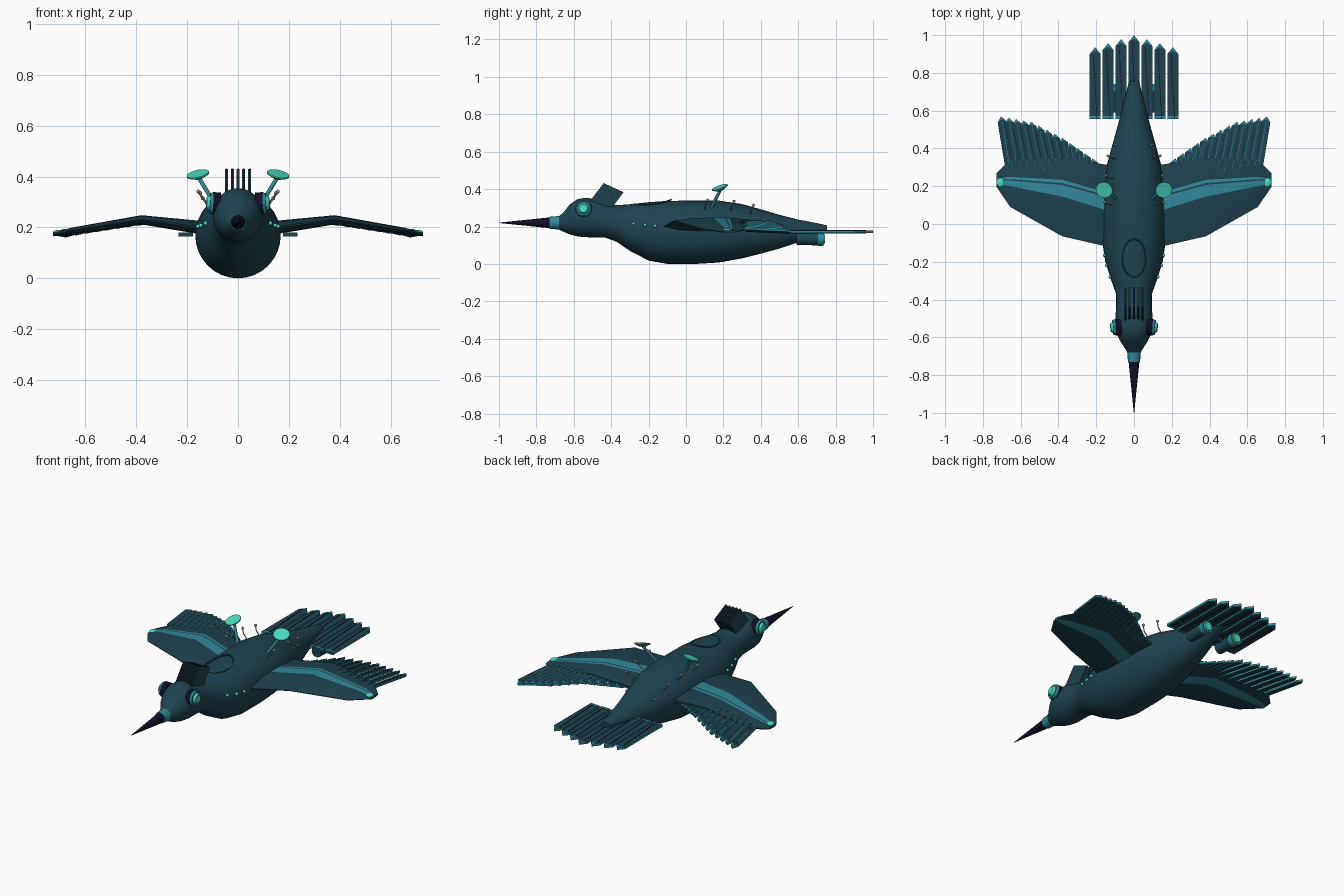
import bpy, bmesh, math
from mathutils import Vector, Matrix

if "Cube" in bpy.data.objects:
    bpy.data.objects.remove(bpy.data.objects["Cube"])


def mat(name, c):
    m = bpy.data.materials.new(name)
    m.diffuse_color = (*c, 1)
    m.use_nodes = True
    m.node_tree.nodes["Principled BSDF"].inputs["Base Color"].default_value = m.diffuse_color
    return m


BODY = mat("dark_teal_body", (0.013, 0.058, 0.085))
PLUME = mat("deep_teal_plume", (0.013, 0.055, 0.08))
TRIM = mat("teal_trim", (0.03, 0.25, 0.33))
GLOW = mat("mint_glow", (0.07, 0.72, 0.54))
BLACK = mat("purple_black", (0.006, 0.004, 0.02))
METAL = mat("dull_metal", (0.30, 0.27, 0.24))


def finish(name, bm, mats, angle=None):
    bmesh.ops.recalc_face_normals(bm, faces=bm.faces)
    me = bpy.data.meshes.new(name)
    bm.to_mesh(me)
    bm.free()
    for m in mats:
        me.materials.append(m)
    ob = bpy.data.objects.new(name, me)
    bpy.context.collection.objects.link(ob)
    if angle:
        bpy.context.view_layer.objects.active = ob
        ob.select_set(True)
        bpy.ops.object.shade_smooth_by_angle(angle=math.radians(angle))
        ob.select_set(False)
    return ob


def loft(bm, rings, cap=True):
    vs = [[bm.verts.new(p) for p in r] for r in rings]
    n = len(rings[0])
    faces = []
    for a, b in zip(vs, vs[1:]):
        faces.append([bm.faces.new((a[i], a[(i + 1) % n], b[(i + 1) % n], b[i])) for i in range(n)])
    if cap:
        bm.faces.new(vs[0])
        bm.faces.new(vs[-1])
    return faces


def rod(name, a, b, r1, r2, m, seg=16, angle=40):
    # cylinder or cone between two points
    a, b = Vector(a), Vector(b)
    d = b - a
    bm = bmesh.new()
    M = Matrix.Translation((a + b) / 2) @ d.to_track_quat('Z', 'Y').to_matrix().to_4x4()
    bmesh.ops.create_cone(bm, cap_ends=True, segments=seg, radius1=r1, radius2=r2, depth=d.length, matrix=M)
    return finish(name, bm, [m], angle)


def ball(name, c, scale, m, seg=14):
    bm = bmesh.new()
    M = Matrix.Translation(c) @ Matrix.Diagonal((*scale, 1))
    bmesh.ops.create_uvsphere(bm, u_segments=seg, v_segments=seg // 2, radius=1, matrix=M)
    return finish(name, bm, [m], 60)


def prism(name, pts, offset, m):
    # extrude a planar outline by offset
    bm = bmesh.new()
    o = Vector(offset)
    loft(bm, [[Vector(p) - o / 2 for p in pts], [Vector(p) + o / 2 for p in pts]])
    return finish(name, bm, [m])


# body and head: y, half width, top, bottom
SEC = [(-.68, .035, .255, .185), (-.655, .05, .275, .172), (-.62, .073, .32, .157), (-.58, .092, .346, .147),
       (-.54, .1, .354, .143), (-.49, .098, .348, .142), (-.43, .094, .326, .14), (-.37, .095, .314, .118),
       (-.3, .12, .319, .07), (-.2, .152, .33, .018), (-.1, .167, .337, .0), (.05, .168, .339, .0),
       (.18, .166, .338, .008), (.3, .147, .32, .03), (.4, .12, .292, .055), (.5, .092, .262, .082),
       (.6, .065, .237, .115), (.7, .04, .218, .15), (.755, .028, .206, .168)]
bm = bmesh.new()
loft(bm, [[(w * math.cos(k * math.tau / 32), y, (t + b) / 2 + (t - b) / 2 * math.sin(k * math.tau / 32))
           for k in range(32)] for y, w, t, b in SEC])
body = finish("body", bm, [BODY], 50)


def body_point(y, ang):
    for a, b in zip(SEC, SEC[1:]):
        if a[0] <= y <= b[0]:
            f = (y - a[0]) / (b[0] - a[0])
            w, t, u = (a[i] + (b[i] - a[i]) * f for i in (1, 2, 3))
            return Vector((w * math.cos(ang), y, (t + u) / 2 + (t - u) / 2 * math.sin(ang)))


# beak
rod("beak_collar", (0, -.665, .22), (0, -.73, .22), .037, .032, TRIM)
rod("beak", (0, -.725, .22), (0, -1.0, .22), .029, .001, BLACK, 12, 25)

# crest plates with thin dark rims
for i in range(5):
    x = (i - 2) * .0225
    crest = [(x, -.52, .325), (x, -.44, .43), (x, -.335, .382), (x, -.40, .295)]
    prism("crest_plate", crest, (.012, 0, 0), PLUME)
    rim = [(x, -.521, .326), (x, -.44, .432), (x, -.334, .383), (x, -.338, .379), (x, -.44, .425), (x, -.516, .325)]
    prism("crest_rim", rim, (.005, 0, 0), BLACK)

# hatch ring on the back
bm = bmesh.new()
ring = []
for k in range(33):
    a = k * math.tau / 32
    p = Vector((.063 * math.cos(a), -.18 + .1 * math.sin(a), .331 + .012 * math.sin(a) - .013 * math.cos(a) ** 2))
    out = Vector((math.cos(a), math.sin(a), 0))
    ring.append([p + out * (.004 * math.cos(q)) + Vector((0, 0, .004 * math.sin(q)))
                 for q in [j * math.tau / 6 for j in range(6)]])
loft(bm, ring, cap=False)
bmesh.ops.remove_doubles(bm, verts=bm.verts, dist=.0005)
finish("hatch_ring", bm, [BODY], 60)

# wing sections: x, centre z, thickness, then y of leading edge, crown, stripes, trailing edge
WING = [(.12, .196, .055, (-.125, -.03, .065, .135, .144, .16, .31)),
        (.38, .23, .036, (-.065, .04, .145, .207, .216, .234, .35)),
        (.655, .187, .024, (.09, .14, .2, .23, .237, .25, .34)),
        (.727, .172, .014, (.195, .205, .213, .228, .234, .24, .27))]
SHAPE = (.12, .85, 1, 1, .98, .95, .3)


def wing_z(x):
    for a, b in zip(WING, WING[1:]):
        if x <= b[0]:
            return a[1] + (b[1] - a[1]) * (x - a[0]) / (b[0] - a[0])
    return WING[-1][1]


def feather(name, base, tip, w, th, tilt=0, shaft=TRIM, skew=0):
    # flat pointed feather with trim tip, trim edges and a raised thin shaft
    b, t = Vector(base), Vector(tip)
    d = (t - b).normalized()
    s = Vector((d.y, -d.x, tilt)) * (w / 2)
    up = Vector((0, 0, th))
    neck = t - d * w * .6
    prism(name, [b - s, b + s, neck + s, t, neck - s], up, PLUME)
    prism(name + "_tip", [neck - s * 1.03, t - d * w * .3, neck + s * 1.03, t + d * .002],
          up * 1.2, TRIM)
    for e in (-1, 1):
        prism(name + "_edge", [b + s * e * .95, b + s * e * 1.03, neck + s * e * 1.03, neck + s * e * .95],
              up * 1.1, TRIM)
    k = s * skew
    prism(name + "_shaft", [b + k - s * .06, b + k + s * .06, neck - k + s * .06, neck - k - s * .06],
          up * 1.4, shaft)


for sx, side in ((1, "right"), (-1, "left")):
    # wing, stripe bands coloured by chord position
    bm = bmesh.new()
    rings = []
    for x, z, th, ys in WING:
        up = [(sx * x, y, z + th / 2 * h) for y, h in zip(ys, SHAPE)]
        lo = [(sx * x, y, z - th / 2 * h) for y, h in zip(ys, SHAPE)]
        rings.append(up + lo[::-1])
    for row in loft(bm, rings):
        for i in (2, 4, 8, 9, 10):
            row[i].material_index = 1
    finish(side + "_wing", bm, [PLUME, TRIM], 25)

    # wing feathers
    N = 13
    TIPS = [(.22, .345), (.38, .455), (.545, .54), (.703, .568)]
    for i in range(N):
        f = i / (N - 1) * 3
        k = min(int(f), 2)
        x, y = (TIPS[k][j] + (TIPS[k + 1][j] - TIPS[k][j]) * (f - k) for j in (0, 1))
        bx, by = x - .065 + .025 * i / N, y - .25
        feather(side + "_wing_feather", (sx * bx, by, wing_z(bx) - .003), (sx * x, y, wing_z(x) - .006),
                .046, .01, .25 * sx)
    ball(side + "_wingtip_light", (sx * .705, .22, .182), (.023, .026, .008), GLOW)

    # eye
    rod(side + "_eye_socket", (sx * .07, -.545, .293), (sx * .1, -.547, .295), .044, .044, BLACK, 24)
    rod(side + "_eye_ring", (sx * .099, -.547, .295), (sx * .112, -.548, .296), .044, .038, TRIM, 24)
    rod(side + "_eye_lens", (sx * .111, -.548, .296), (sx * .124, -.549, .297), .03, .022, GLOW, 24)

    # dish antenna
    n = Vector((sx * -.22, -.36, 1)).normalized()
    n.x = sx * .2
    n.normalize()
    c = Vector((sx * .157, .182, .405))
    rod(side + "_dish_strut", (sx * .09, .13, .29), c - n * .008, .008, .008, TRIM, 10)
    rod(side + "_dish_back", c - n * .012, c + n * .002, .018, .045, TRIM, 24)
    rod(side + "_dish_face", c + n * .001, c + n * .007, .044, .044, GLOW, 24)

    # bent aerials with metal tips
    for y, a in ((.1, .8), (.24, .8), (.345, .75)):
        p = body_point(y, a)
        p.x *= sx
        q = p + Vector((sx * .026, .004, .026))
        r = q + Vector((sx * .014, .012, .024))
        rod(side + "_aerial", p, q, .003, .003, METAL, 6)
        rod(side + "_aerial_top", q, r, .003, .003, METAL, 6)
        ball(side + "_aerial_tip", r, (.008,) * 3, METAL, 10)

    # running lights and rivets along the flank
    for y in (-.28, -.22, -.165):
        p = body_point(y, .2)
        ball(side + "_flank_light", (sx * (p.x + .003), y, p.z), (.009,) * 3, GLOW, 10)
    for y in (.36, .42):
        p = body_point(y, .6)
        ball(side + "_flank_rivet", (sx * p.x, y, p.z), (.007,) * 3, METAL, 10)

    # thruster under the tail
    ex, ez = sx * .1, .133
    rod(side + "_thruster", (ex, .59, ez), (ex, .71, ez), .031, .034, BODY, 20)
    rod(side + "_thruster_band", (ex, .705, ez), (ex, .735, ez), .036, .036, TRIM, 20)
    rod(side + "_thruster_glow", (ex, .73, ez), (ex, .742, ez), .028, .024, GLOW, 20)
    rod(side + "_thruster_mount", (sx * .03, .64, .165), (ex, .64, .14), .014, .014, BODY, 8)

# tail feathers
for i in range(-3, 4):
    x = i * .0685
    feather("tail_feather", (x, .555, .172), (x, .997 - .021 * abs(i), .172), .057, .012, 0, BLACK, .35)
    prism("tail_root_band", [(x - .029, .555, .172), (x + .029, .555, .172), (x + .029, .572, .172),
                             (x - .029, .572, .172)], (0, 0, .016), TRIM)
